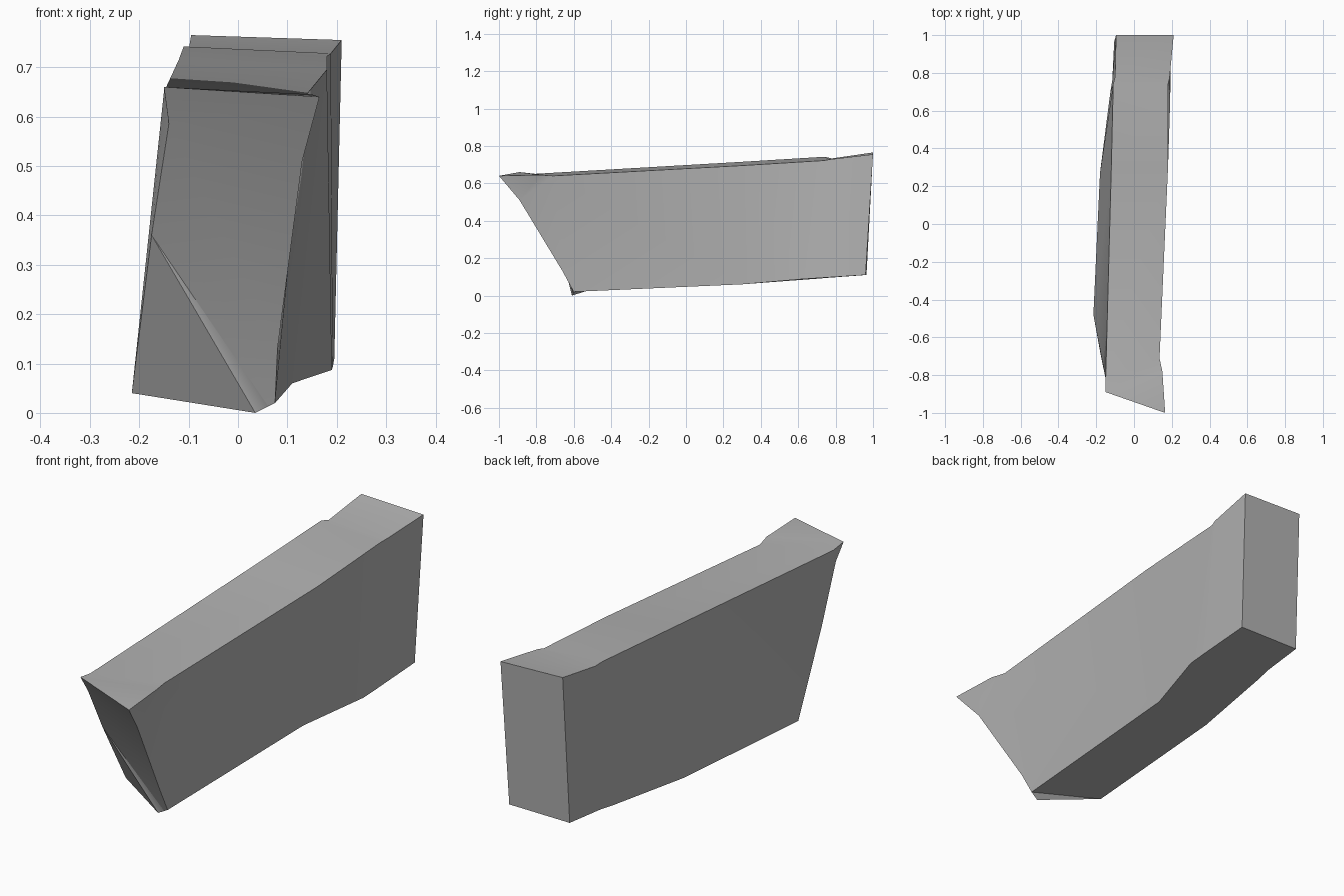
import bpy
import bmesh
import math

cube = bpy.data.objects.get("Cube")
if cube:
    bpy.data.objects.remove(cube, do_unlink=True)

# One plain grey for the whole slab
grey = bpy.data.materials.new("plain_grey")
grey.use_nodes = True
colour = (0.45, 0.45, 0.45, 1)
grey.diffuse_color = colour
grey.node_tree.nodes["Principled BSDF"].inputs["Base Color"].default_value = colour

bm = bmesh.new()


def point(x, y, z):
    return bm.verts.new((x, y, z))


def face(*corners):
    return bm.faces.new(corners)


# Cross-sections from front to back: top left, top right, bottom right, bottom left
sections = [
    [point(-.15, -.82, .65), point(.135, -.71, .64), point(.075, -.6, .02), point(-.215, -.48, .04)],
    [point(-.12, .3, .715), point(.18, .3, .695), point(.11, .3, .06), point(-.18, .27, .065)],
    [point(-.11, .74, .742), point(.18, .74, .722), point(.19, .61, .087), point(-.125, .7, .09)],
    [point(-.1, .78, .733), point(.188, .77, .728), point(.192, .7, .093), point(-.115, .76, .095)],
    [point(-.095, 1, .765), point(.21, 1, .755), point(.195, .96, .11), point(-.105, .965, .11)],
]
for front, back in zip(sections, sections[1:]):
    for i in range(4):
        j = (i + 1) % 4
        face(front[i], front[j], back[j], back[i])
face(*sections[-1])

# Slanted prow
top_left, top_right, low_right, low_left = sections[0]
tip = point(.165, -1, .64)
notch = point(.15, -.78, .645)
left_top = point(-.15, -.89, .66)
left_mid = point(-.14, -.85, .585)
left_fold = point(-.175, -.7, .36)
right_mid = point(.13, -.89, .51)
right_low = point(.08, -.66, .13)
fold_foot = point(.06, -.605, .015)
foot = point(.035, -.61, 0)

# Prow front, with the diagonal fold and lower panel
face(tip, left_top, left_mid, right_mid)
face(left_mid, left_fold, right_low, right_mid)
face(left_fold, fold_foot, low_right, right_low)
face(left_fold, foot, fold_foot)
face(left_fold, low_left, foot)

# Prow top, sides and underside
face(tip, notch, left_top)
face(left_top, notch, top_right, top_left)
face(tip, right_mid, notch)
face(notch, right_mid, top_right)
face(right_mid, right_low, low_right, top_right)
face(left_top, top_left, left_mid)
face(left_mid, top_left, left_fold)
face(left_fold, top_left, low_left)
face(foot, low_right, fold_foot)
face(foot, low_left, low_right)

bmesh.ops.recalc_face_normals(bm, faces=bm.faces)
mesh = bpy.data.meshes.new("slab_block")
bm.to_mesh(mesh)
bm.free()
mesh.materials.append(grey)

slab = bpy.data.objects.new("slab_block", mesh)
bpy.context.collection.objects.link(slab)
bpy.context.view_layer.objects.active = slab
slab.select_set(True)
bpy.ops.object.shade_smooth_by_angle(angle=math.radians(30))
